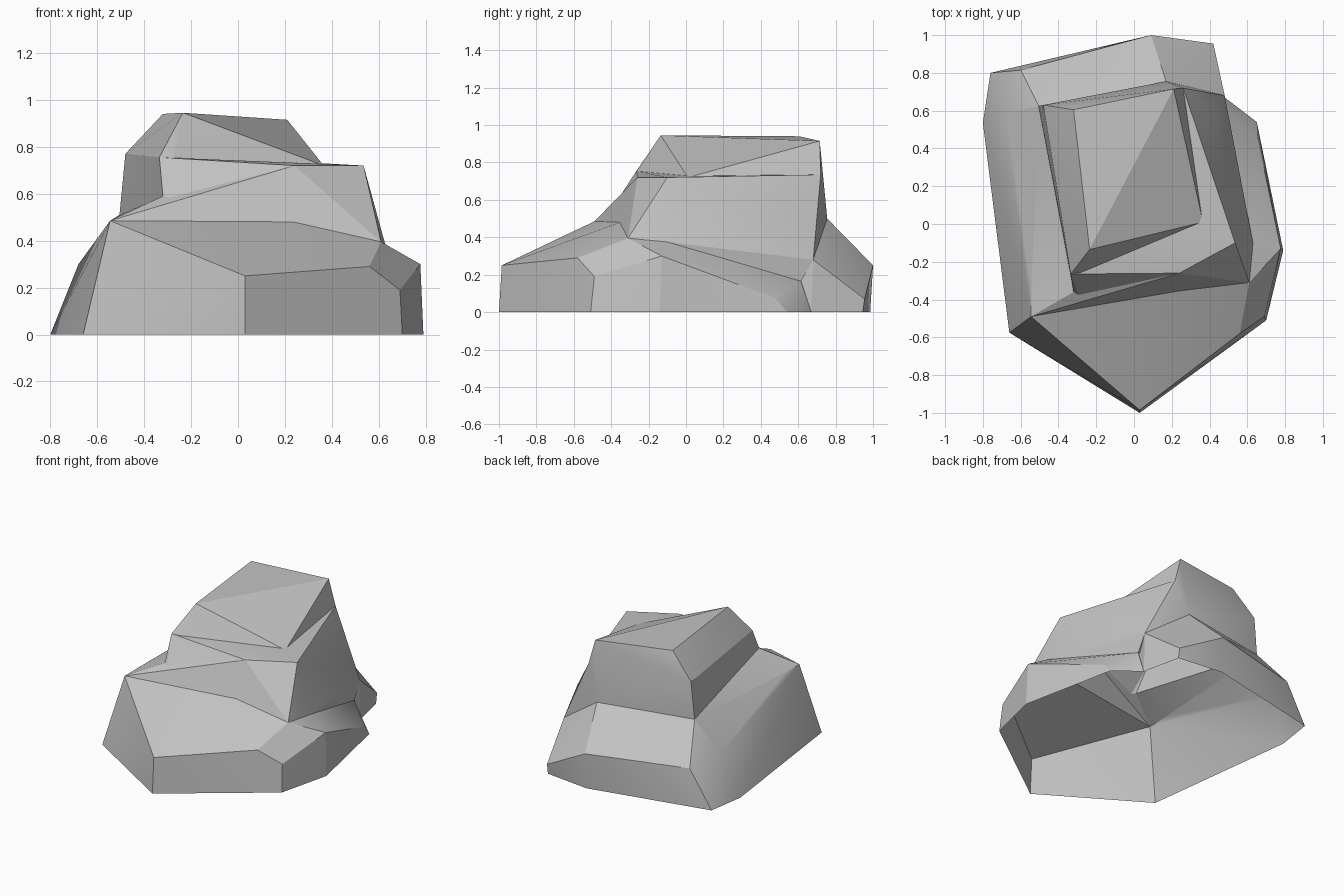
import bpy, bmesh, math

if "Cube" in bpy.data.objects:
    bpy.data.objects.remove(bpy.data.objects["Cube"], do_unlink=True)

stone = bpy.data.materials.new("grey_stone")
stone.use_nodes = True
stone.diffuse_color = (0.55, 0.55, 0.55, 1)
stone.node_tree.nodes["Principled BSDF"].inputs["Base Color"].default_value = stone.diffuse_color


def chunk(name, points):
    """One convex block of stone wrapped around its corner points."""
    bm = bmesh.new()
    corners = [bm.verts.new(p) for p in points]
    hull = bmesh.ops.convex_hull(bm, input=corners)
    spare = {g for g in hull["geom_interior"] + hull["geom_unused"]
             if isinstance(g, bmesh.types.BMVert)}
    bmesh.ops.delete(bm, geom=list(spare), context="VERTS")
    bmesh.ops.recalc_face_normals(bm, faces=bm.faces)
    mesh = bpy.data.meshes.new(name)
    bm.to_mesh(mesh)
    bm.free()
    mesh.materials.append(stone)
    obj = bpy.data.objects.new(name, mesh)
    bpy.context.collection.objects.link(obj)
    return obj


# Corners shared by neighbouring blocks
toe, toe_top = (.03, -1, 0), (.03, -.985, .25)
notch, notch_mid, notch_top = (.48, .67, 0), (.48, .615, .165), (.48, .68, .28)
brow_left, brow_right = (-.27, -.44, .485), (.235, -.355, .48)
shoulder, shoulder_back = (-.545, -.49, .485), (-.545, -.32, .485)
shelf_left, shelf_mid, shelf_right = (-.32, -.36, .59), (.24, -.26, .72), (.535, -.1, .72)
wall_back_left, wall_back = (-.505, .625, .51), (.17, .755, .5)
ledge_front, ledge_mid = (.61, -.31, .395), (.63, -.1, .375)
cap_front, cap_right, cap_back = (-.335, -.265, .755), (.365, .01, .72), (.26, .72, .735)

# Broad foot with the front slope and the back skirt
rock = chunk("rock", [
    toe, toe_top, (-.66, -.575, 0), (-.67, -.35, 0), (-.8, .535, 0), (-.76, .8, 0),
    (.09, .985, 0), (.42, .945, 0), notch, notch_top,
    (-.5, -.56, .385), shoulder, shoulder_back, (-.68, .585, .3), (-.6, .815, .26),
    (.09, 1, .25), (.42, .955, .07), wall_back, wall_back_left, brow_left, brow_right])

# Low ledge on the +x side
ledge = chunk("side_ledge", [
    toe, toe_top, (.7, -.51, 0), (.69, -.49, .19), (.56, -.58, .29),
    (.79, -.14, 0), (.777, -.13, .3), (.65, .54, 0), (.65, .475, .075),
    notch, notch_mid, ledge_front, ledge_mid, brow_right, (0, 0, 0)])

# Wedge rising from the shoulder to the shelf
wedge = chunk("shoulder_wedge", [
    shoulder, shoulder_back, shelf_left, wall_back_left, brow_left, brow_right,
    shelf_mid, (0, 0, .2)])

# Middle tier with its shelf
tier = chunk("middle_tier", [
    shelf_left, shelf_mid, shelf_right, brow_left, brow_right, ledge_front, ledge_mid,
    (.43, .6, .495), notch_mid, notch_top, cap_front, cap_right, cap_back,
    wall_back, wall_back_left])

# Top cap
cap = chunk("top_cap", [
    cap_front, cap_right, cap_back, (-.48, .63, .77), (-.235, -.135, .945),
    (-.32, .605, .94), (.21, .715, .915), wall_back, wall_back_left, shelf_left])

# Weld the blocks into one shell
parts = [ledge, wedge, tier, cap]
for part in parts:
    weld = rock.modifiers.new(part.name, "BOOLEAN")
    weld.operation, weld.solver, weld.object = "UNION", "EXACT", part
bpy.context.view_layer.update()
shell = bpy.data.meshes.new_from_object(rock.evaluated_get(bpy.context.evaluated_depsgraph_get()))
rock.modifiers.clear()
rock.data = shell
for part in parts:
    bpy.data.objects.remove(part, do_unlink=True)

# Tidy slivers and leave the underside open
bm = bmesh.new()
bm.from_mesh(shell)
bmesh.ops.remove_doubles(bm, verts=bm.verts, dist=.004)
bmesh.ops.dissolve_limit(bm, angle_limit=math.radians(2), verts=bm.verts, edges=bm.edges)
under = [f for f in bm.faces if f.normal.z < -.9 and f.calc_center_median().z < .01]
bmesh.ops.delete(bm, geom=under, context="FACES")
bm.to_mesh(shell)
bm.free()

bpy.context.view_layer.objects.active = rock
rock.select_set(True)
bpy.ops.object.shade_smooth_by_angle(angle=math.radians(20))
